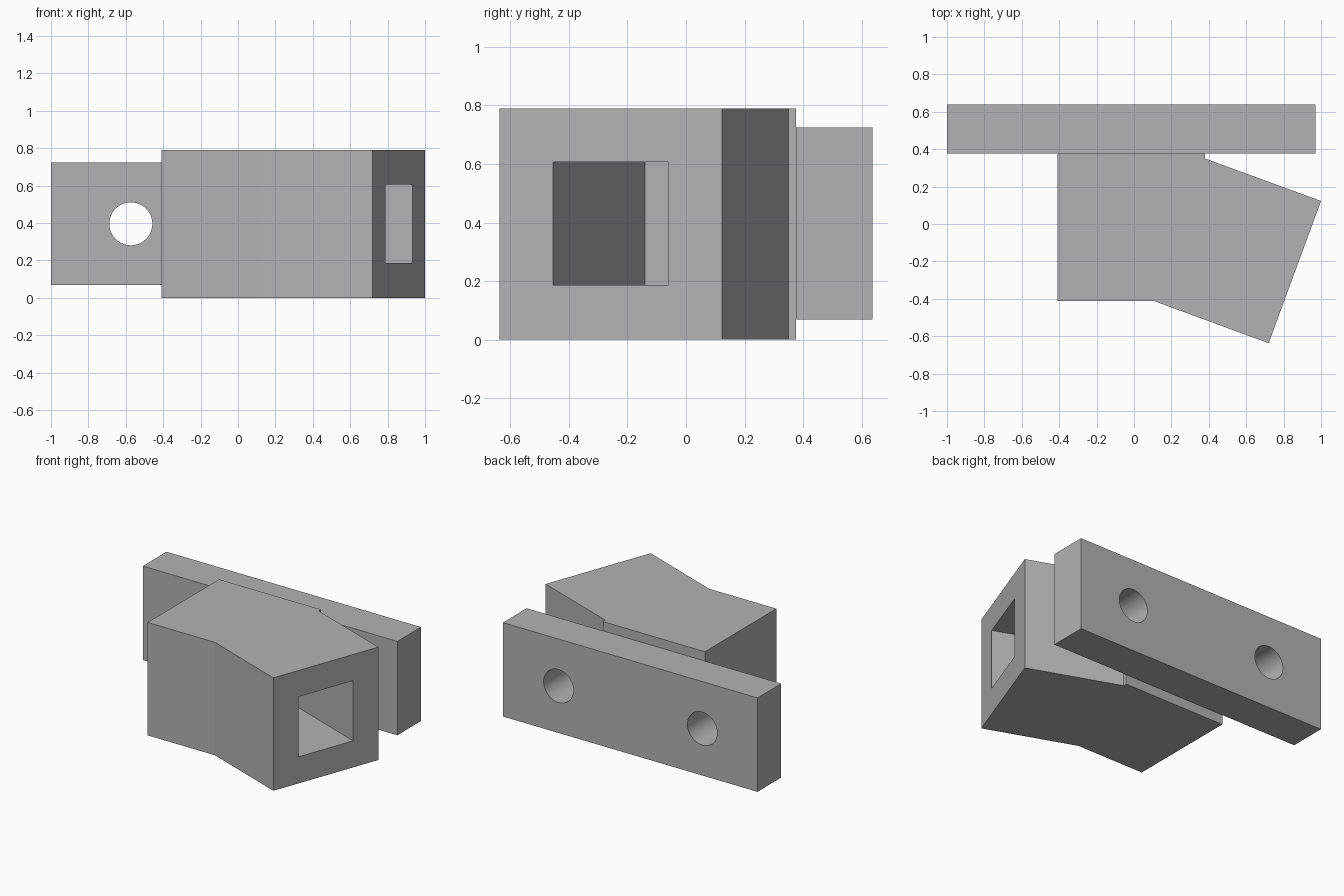
import bpy, bmesh
from math import radians, cos, sin
from mathutils import Matrix, Vector

cube = bpy.data.objects.get("Cube")
if cube:
    bpy.data.objects.remove(cube)

grey = bpy.data.materials.new("plain_grey")
grey.use_nodes = True
grey.diffuse_color = (0.45, 0.45, 0.45, 1)
grey.node_tree.nodes["Principled BSDF"].inputs["Base Color"].default_value = grey.diffuse_color


def finish(name, bm):
    bmesh.ops.recalc_face_normals(bm, faces=bm.faces)
    mesh = bpy.data.meshes.new(name)
    bm.to_mesh(mesh)
    bm.free()
    mesh.materials.append(grey)
    obj = bpy.data.objects.new(name, mesh)
    bpy.context.collection.objects.link(obj)
    return obj


def prism(name, outline, z0, z1):
    bm = bmesh.new()
    face = bm.faces.new([bm.verts.new((x, y, z0)) for x, y in outline])
    top = bmesh.ops.extrude_face_region(bm, geom=[face])["geom"]
    bmesh.ops.translate(bm, vec=(0, 0, z1 - z0),
                        verts=[v for v in top if isinstance(v, bmesh.types.BMVert)])
    return finish(name, bm)


def select_only(obj):
    bpy.ops.object.select_all(action='DESELECT')
    obj.select_set(True)
    bpy.context.view_layer.objects.active = obj


def cut(obj, cutter):
    cutter.hide_render = True
    mod = obj.modifiers.new("cut", 'BOOLEAN')
    mod.operation = 'DIFFERENCE'
    mod.solver = 'EXACT'
    mod.object = cutter
    select_only(obj)
    bpy.ops.object.modifier_apply(modifier=mod.name)
    bpy.data.objects.remove(cutter)


MID_Z = 0.396

# Body: square block with an angled arm
near, far = Vector((0.72, -0.637)), Vector((1.0, 0.123))
body = prism("angled_body", [(-0.41, -0.413), (0.11, -0.413), near, far,
                             (0.38, 0.35), (0.38, 0.376), (-0.41, 0.376)], 0, 0.79)

# Square blind socket running along the arm axis
angle = radians(-20.2)
axis = Vector((cos(angle), sin(angle)))
depth, over, side = 0.91, 0.1, 0.42
centre = (near + far) / 2 + axis * (over - depth) / 2
bm = bmesh.new()
bmesh.ops.create_cube(bm, size=1, matrix=Matrix.Translation((centre.x, centre.y, MID_Z))
                      @ Matrix.Rotation(angle, 4, 'Z')
                      @ Matrix.Diagonal((depth + over, side, side, 1)))
cut(body, finish("socket_cutter", bm))

# Mounting plate with two round bolt holes
plate = prism("mounting_plate", [(-1, 0.376), (0.97, 0.376), (0.97, 0.638), (-1, 0.638)],
              0.068, 0.725)
for x in (-0.573, 0.54):
    bm = bmesh.new()
    bmesh.ops.create_cone(bm, cap_ends=True, segments=64, radius1=0.115, radius2=0.115, depth=1,
                          matrix=Matrix.Translation((x, 0.507, MID_Z))
                          @ Matrix.Rotation(radians(90), 4, 'X'))
    cut(plate, finish("bolt_hole_cutter", bm))

# Smooth hole walls, crisp edges
for obj in (body, plate):
    select_only(obj)
    bpy.ops.object.shade_smooth_by_angle(angle=radians(30))
    # The arm bends by less than the smoothing angle, so keep the body flat
    if obj is body:
        bpy.ops.object.shade_flat()
